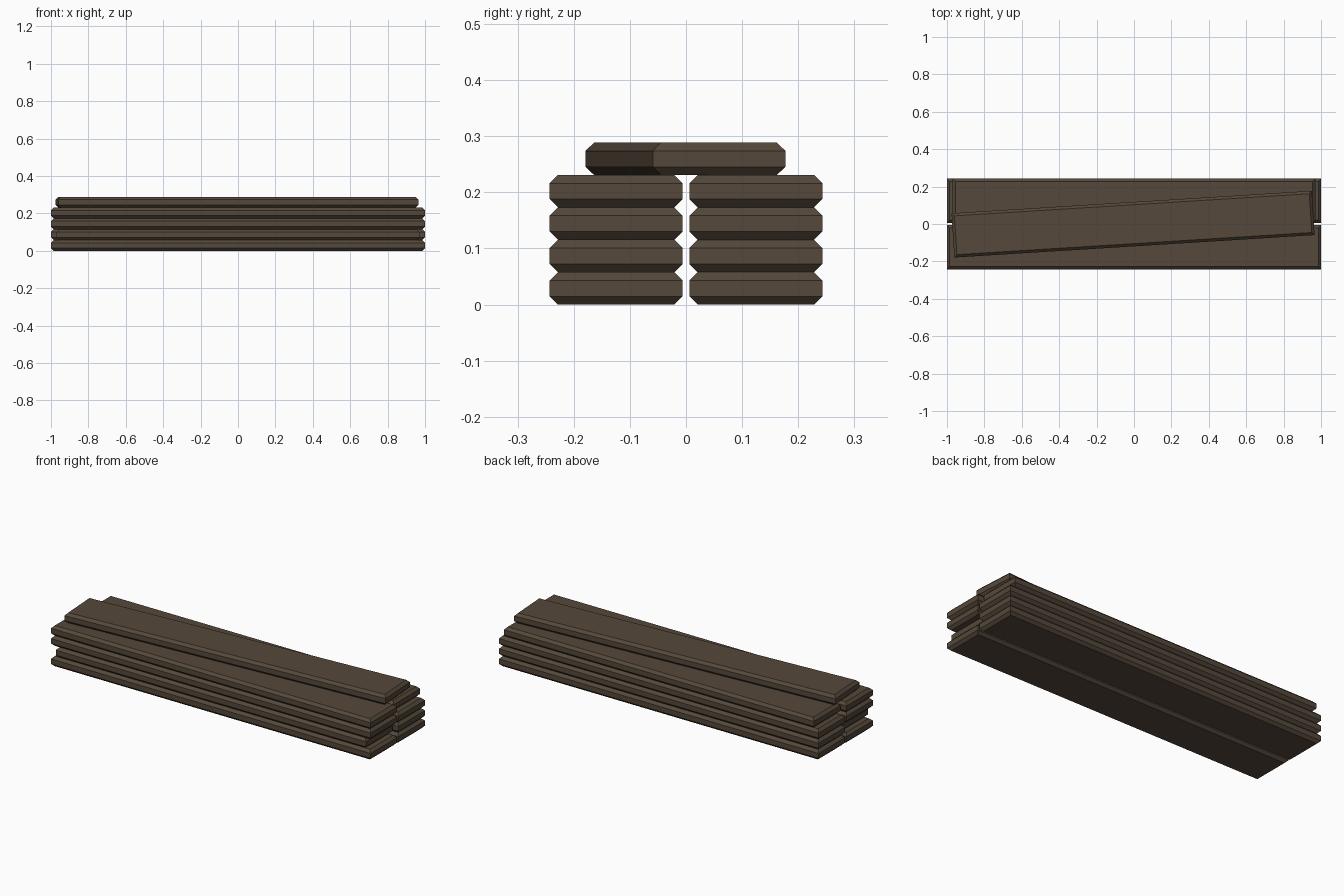
import bpy, bmesh, math

cube = bpy.data.objects.get("Cube")
if cube:
    bpy.data.objects.remove(cube, do_unlink=True)

# Plank dimensions
WIDTH, THICK, CHAMFER = 0.237, 0.0577, 0.0147
LONG, SHORT = 2.0, 1.94

# Dark brown timber
wood = bpy.data.materials.new("dark_brown_wood")
wood.use_nodes = True
colour = (0.09, 0.065, 0.043, 1)
wood.diffuse_color = colour
shader = wood.node_tree.nodes["Principled BSDF"]
shader.inputs["Base Color"].default_value = colour
shader.inputs["Roughness"].default_value = 0.9


def plank(name, length, x, y, layer, turn=0):
    """Box with chamfered top and bottom rims and square upright corners."""
    bm = bmesh.new()
    bmesh.ops.create_cube(bm, size=1)
    bmesh.ops.scale(bm, vec=(length, WIDTH, THICK), verts=bm.verts)
    rims = [e for e in bm.edges if abs(e.verts[0].co.z - e.verts[1].co.z) < THICK / 2]
    bmesh.ops.bevel(bm, geom=rims, offset=CHAMFER, offset_type='OFFSET',
                    segments=1, profile=0.5, affect='EDGES')
    bmesh.ops.recalc_face_normals(bm, faces=bm.faces)
    mesh = bpy.data.meshes.new(name)
    bm.to_mesh(mesh)
    bm.free()
    mesh.materials.append(wood)
    obj = bpy.data.objects.new(name, mesh)
    obj.location = (x, y, (layer + 0.5) * THICK)
    obj.rotation_euler.z = math.radians(turn)
    bpy.context.collection.objects.link(obj)


# Two side-by-side stacks, each with one shorter plank
for row, y, short_layer in (("front", -0.1245, 1), ("back", 0.1245, 3)):
    for layer in range(4):
        length = SHORT if layer == short_layer else LONG
        plank(f"{row}_plank_{layer + 1}", length, 0, y, layer)

# Loose plank lying askew on top
plank("top_plank", 1.93, -0.005, -0.001, 4, turn=3.57)
